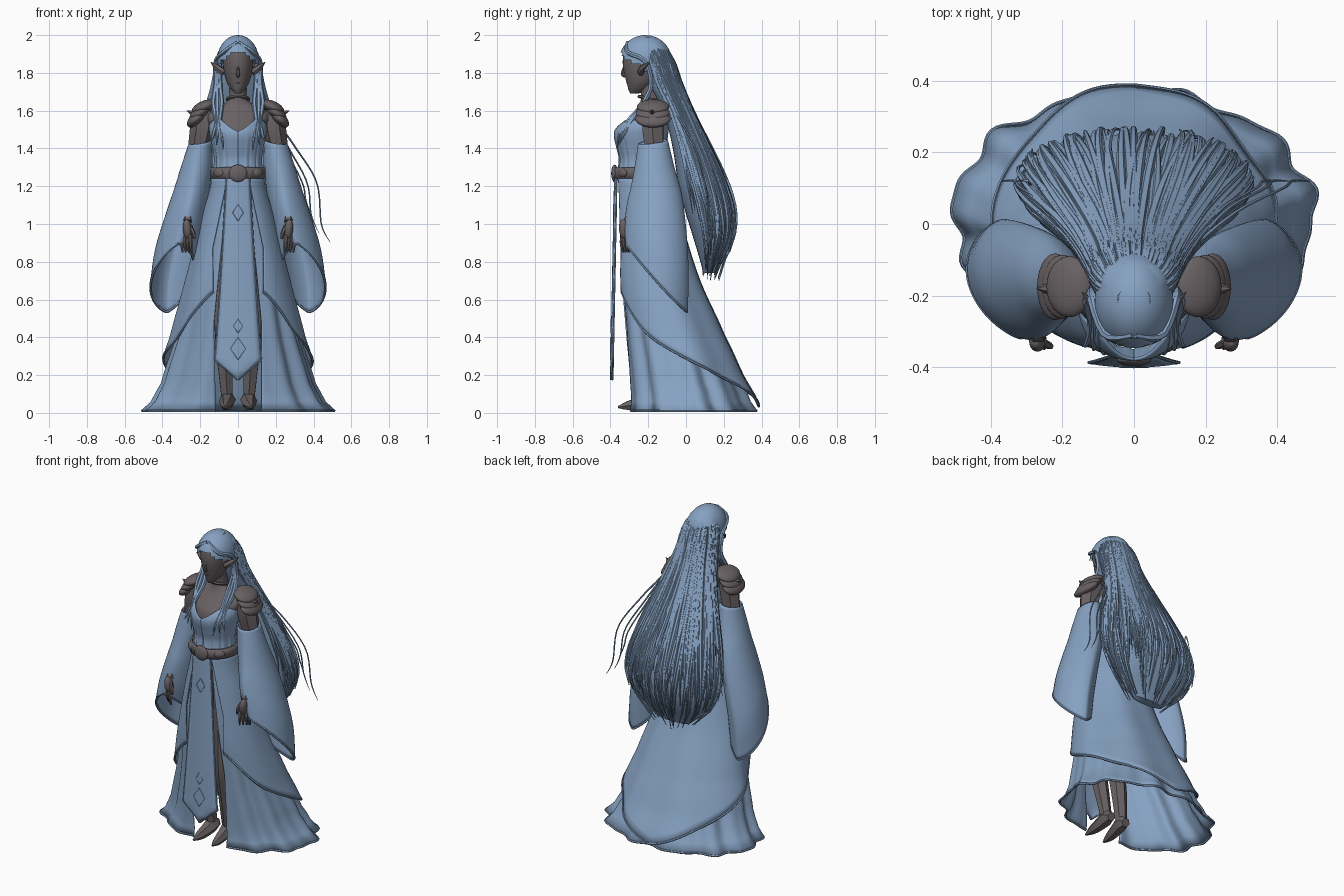
import bpy, bmesh, math, random
from math import sin, cos, pi

random.seed(4)
cube = bpy.data.objects.get("Cube")
if cube:
    bpy.data.objects.remove(cube)


def material(name, rgb):
    m = bpy.data.materials.new(name)
    m.use_nodes = True
    m.diffuse_color = (*rgb, 1)
    m.node_tree.nodes["Principled BSDF"].inputs["Base Color"].default_value = (*rgb, 1)
    return m


BLUE = material("soft_blue", (.24, .36, .54))
GREY = material("warm_grey", (.14, .12, .125))


def spline(pts, t):
    """Smooth interpolation through a list of tuples, t from 0 to 1."""
    n = len(pts) - 1
    i = min(int(t * n), n - 1)
    f = t * n - i
    a, b, c, d = (pts[max(0, min(n, k))] for k in range(i - 1, i + 3))
    return [q + f / 2 * (r - p + f * (2 * p - 5 * q + 4 * r - s + f * (3 * (q - r) + s - p)))
            for p, q, r, s in zip(a, b, c, d)]


def profile(levels, z):
    """Half width, front and back of a level list (falling z) at a height."""
    n = len(levels) - 1
    for i in range(n):
        hi, lo = levels[i][0], levels[i + 1][0]
        if z >= lo or i == n - 1:
            f = max(0, min(1, (hi - z) / (hi - lo)))
            return spline(levels, (i + f) / n)[1:]


def ring_point(levels, z, a, grow=0.0):
    rx, front, back = profile(levels, z)
    ry = (back - front) / 2
    return ((rx + grow) * sin(a), (front + back) / 2 - (ry + grow) * cos(a), z)


def finish(ob, mat, thick=0):
    ob.data.materials.clear()
    ob.data.materials.append(mat)
    if thick:
        mod = ob.modifiers.new("thickness", "SOLIDIFY")
        mod.thickness, mod.offset = thick, 0
    bpy.ops.object.select_all(action="DESELECT")
    ob.select_set(True)
    bpy.context.view_layer.objects.active = ob
    bpy.ops.object.shade_smooth_by_angle(angle=math.radians(50))
    return ob


def grid(name, rows, mat, closed=False, cap=False, thick=0):
    """Skin rows of points into one surface."""
    bm = bmesh.new()
    vs = [[bm.verts.new(p) for p in row] for row in rows]
    n = len(rows[0])
    for r, s in zip(vs, vs[1:]):
        for j in range(n if closed else n - 1):
            k = (j + 1) % n
            bm.faces.new((r[j], r[k], s[k], s[j]))
    if cap:
        bm.faces.new(vs[0])
        bm.faces.new(vs[-1])
    bmesh.ops.recalc_face_normals(bm, faces=bm.faces)
    me = bpy.data.meshes.new(name)
    bm.to_mesh(me)
    bm.free()
    ob = bpy.data.objects.new(name, me)
    bpy.context.collection.objects.link(ob)
    return finish(ob, mat, thick)


def loft(name, levels, mat, steps=24):
    top, low = levels[0][0], levels[-1][0]
    rows = [[ring_point(levels, top + (low - top) * i / steps, 2 * pi * j / 32)
             for j in range(32)] for i in range(steps + 1)]
    return grid(name, rows, mat, True, True)


def garment(name, levels, top, hem, gap=(0, 0), fold=0.0, count=14, trim=0):
    """Cloth shell, open at the front, with folds that deepen toward the hem."""
    cols, steps, rows = 160, 26, []
    for i in range(steps + 1):
        v, row = i / steps, []
        edge = gap[0] + (gap[1] - gap[0]) * min(1, v * 1.6)
        for j in range(cols + 1):
            u = j / cols * 2
            side = min(u, 2 - u)
            z0 = spline(top, side)[0]
            z = z0 + (spline(hem, side)[0] - z0) * v
            start = math.asin(edge / profile(levels, z)[0])
            a = start + u * (pi - start)
            wave = cos(count * a) + .6 * cos((count * 2 - 5) * a + 1)
            row.append(ring_point(levels, z, a, fold * v * wave))
        rows.append(row)
    grid(name, rows, BLUE, thick=.008)
    if trim:
        tubes(name + "_trim", [[(*p, trim) for p in rows[-1]]], BLUE, cols)


def tubes(name, paths, mat, steps=14):
    """Tapered round strands; each path point is x, y, z, radius."""
    cu = bpy.data.curves.new(name, "CURVE")
    cu.dimensions, cu.bevel_depth, cu.bevel_resolution = "3D", 1, 1
    cu.use_fill_caps = True
    for path in paths:
        sp = cu.splines.new("POLY")
        sp.points.add(steps)
        for i, p in enumerate(sp.points):
            x, y, z, r = spline(path, i / steps)
            p.co, p.radius = (x, y, z, 1), max(r, .0008)
    ob = bpy.data.objects.new(name, cu)
    bpy.context.collection.objects.link(ob)
    bpy.ops.object.select_all(action="DESELECT")
    ob.select_set(True)
    bpy.context.view_layer.objects.active = ob
    bpy.ops.object.convert(target="MESH")
    return finish(bpy.context.object, mat)


def ball(name, loc, size, mat, rot=(0, 0, 0)):
    bpy.ops.mesh.primitive_uv_sphere_add(segments=32, ring_count=20, location=loc, rotation=rot)
    ob = bpy.context.object
    ob.name, ob.scale = name, size
    return finish(ob, mat)


# Head, neck and chest
loft("head", [(1.965, .045, -.28, -.15), (1.92, .075, -.325, -.12), (1.86, .08, -.335, -.12),
              (1.8, .074, -.328, -.13), (1.75, .06, -.315, -.16), (1.71, .036, -.305, -.2),
              (1.69, .015, -.295, -.25)], GREY)
loft("neck_and_chest", [(1.76, .045, -.25, -.14), (1.7, .045, -.24, -.14), (1.65, .055, -.24, -.13),
                        (1.62, .12, -.25, -.11), (1.58, .17, -.28, -.1), (1.52, .15, -.33, -.1),
                        (1.45, .13, -.345, -.11)], GREY)
tubes("nose", [[(0, -.325, 1.84, .006), (0, -.335, 1.81, .008), (0, -.336, 1.79, .01),
                (0, -.322, 1.78, .006)]], GREY, 8)
tubes("lips", [[(-.02, -.302, 1.745, .002), (0, -.312, 1.747, .005), (.02, -.302, 1.745, .002)]],
      GREY, 8)
tubes("collar", [[(.056 * sin(a), -.19 - .058 * cos(a), 1.66 + .015 * cos(a), .009)
                  for a in [k * pi / 8 for k in range(17)]]], GREY, 32)

# Bodice, belt and buckle
garment("bodice", [(1.56, .14, -.335, -.09), (1.51, .15, -.368, -.095), (1.47, .145, -.378, -.1),
                   (1.41, .132, -.365, -.11), (1.34, .122, -.35, -.12), (1.23, .13, -.365, -.1)],
        [(1.49,), (1.555,), (1.53,), (1.54,), (1.56,)], [(1.23,)] * 3, fold=.003, count=18)
belt = [(1.3, .139, -.375, -.09), (1.24, .141, -.38, -.088)]
grid("belt", [[ring_point(belt, z, j * pi / 24) for j in range(48)] for z in (1.3, 1.27, 1.24)],
     GREY, True, thick=.012)
ball("buckle", (0, -.378, 1.268), (.048, .018, .046), GREY)
for s in (1, -1):
    ball("belt_stud", (s * .1, -.335, 1.27), (.034, .018, .024), GREY, (0, 0, s * .6))

# Skirts: long inner layer, then the swept overskirt
garment("inner_skirt", [(1.25, .125, -.355, -.1), (1, .185, -.36, -.04), (.7, .25, -.35, .05),
                        (.4, .32, -.33, .185), (.15, .4, -.31, .29), (.06, .45, -.305, .33),
                        (.01, .5, -.31, .365)],
        [(1.25,)] * 3, [(.012,)] * 3, (.05, .125), .013, 11, trim=.007)
garment("overskirt", [(1.25, .133, -.37, -.09), (1, .2, -.375, -.02), (.7, .275, -.375, .075),
                      (.4, .355, -.35, .21), (.2, .42, -.33, .305), (.03, .46, -.32, .395)],
        [(1.25,)] * 3, [(.64,), (.42,), (.28,), (.16,), (.035,)], (.055, .135), .006, 7, trim=.007)

# Front panel with stitched diamonds and piped border
panel = [(1.25, .06), (1, .074), (.75, .089), (.5, .105), (.28, .122)]
rows = [[(w * k / 4, -.377 - .02 * (1.25 - z) + .01 * (k / 4) ** 2, z) for k in range(-4, 5)]
        for z, w in [spline(panel, i / 30) for i in range(31)] + [(.23, .062), (.175, .003)]]
grid("front_panel", rows, BLUE, thick=.008)
tubes("panel_border", [[(*r[e], .005) for r in rows] for e in (0, -1)], BLUE, 64)
diamonds = []
for z, w in ((1.06, .03), (.46, .025), (.34, .04)):
    diamonds.append([(w * sin(k * pi / 2), -.38 - .02 * (1.25 - z), z + 1.5 * w * cos(k * pi / 2), .003)
                     for k in range(5)])
tubes("panel_stitching", diamonds, BLUE, 4)

# Sleeve rings: centre, sideways axis, forward axis
SLEEVE = [(.2, -.175, 1.435, .058, 0, -.01, 0, -.075, -.01),
          (.216, -.165, 1.31, .076, 0, .01, 0, -.1, .01),
          (.245, -.155, 1.18, .088, 0, .01, -.01, -.13, .03),
          (.285, -.155, 1.02, .098, 0, .02, -.03, -.155, .08),
          (.322, -.155, .86, .112, 0, .01, -.04, -.165, .13),
          (.345, -.155, .715, .115, 0, -.02, -.03, -.16, .18)]

for s in (1, -1):
    side = "left_" if s > 0 else "right_"
    # Arm, hand and fingers
    tubes(side + "arm", [[(s * .18, -.17, 1.6, .063), (s * .192, -.175, 1.5, .063),
                          (s * .215, -.165, 1.38, .053), (s * .25, -.15, 1.2, .045),
                          (s * .26, -.24, 1.1, .036), (s * .27, -.31, 1.01, .027)]], GREY, 20)
    ball(side + "hand", (s * .268, -.325, .97), (.024, .03, .055), GREY, (.15, s * .1, 0))
    tubes(side + "fingers", [[(s * (.252 + .013 * k), -.335 + .012 * k, .94, .011),
                              (s * (.252 + .015 * k), -.342 + .012 * k, .9, .01),
                              (s * (.245 + .016 * k), -.332 + .012 * k, .85, .005)]
                             for k in range(4)]
          + [[(s * .255, -.33, .99, .012), (s * .235, -.34, .95, .01), (s * .232, -.34, .92, .006)]],
          GREY, 8)
    # Wide hanging sleeve whose opening narrows to a point
    rows = []
    for i in range(25):
        c, row = spline(SLEEVE, i / 24), []
        for j in range(48):
            a = j * pi / 24
            wide = sin(a) * abs(sin(a)) ** (.5 * i / 24)
            p = [c[k] + c[k + 3] * wide + c[k + 6] * cos(a) for k in range(3)]
            row.append((s * p[0], p[1], p[2]))
        rows.append(row)
    grid(side + "sleeve", rows, BLUE, True, thick=.008)
    tubes(side + "sleeve_trim", [[(*p, .007) for p in rows[-1] + rows[-1][:1]]], BLUE, 96)
    # Layered shoulder plates
    for k in range(3):
        ball(side + "shoulder_plate", (s * (.18 + .02 * k), -.175, 1.62 - .032 * k),
             (.068 - .004 * k, .085 + .004 * k, .032), GREY, (0, s * (.4 + .15 * k), 0))
    tubes(side + "plate_spike", [[(s * .21, -.18, 1.6, .022), (s * .245, -.18, 1.59, .014),
                                  (s * .272, -.18, 1.6, .001)]], GREY, 6)
    # Leg and pointed boot
    tubes(side + "leg", [[(s * .07, -.23, 1.1, .07), (s * .08, -.25, .75, .065),
                          (s * .08, -.26, .5, .053), (s * .072, -.225, .32, .048),
                          (s * .058, -.185, .08, .034)]], GREY, 20)
    tubes(side + "boot", [[(s * .055, -.14, .06, .028), (s * .055, -.18, .07, .044),
                           (s * .06, -.25, .05, .037), (s * .065, -.31, .038, .026),
                           (s * .068, -.36, .03, .006)]], GREY, 14)
    # Pointed ear
    tubes(side + "ear", [[(s * .075, -.24, 1.8, .018), (s * .108, -.23, 1.825, .018),
                          (s * .145, -.19, 1.858, .001)]], GREY, 8)
    # Front locks swept from the parting, behind the ear and over the bodice
    tubes(side + "front_locks", [
        [(s * .004, -.31, 1.962, .009), (s * (.06 + d), -.31, 1.91, .012),
         (s * (.098 + d), -.215, 1.86, .013), (s * (.1 + d), -.185, 1.74, .013),
         (s * (.095 + 2 * d), -.225, 1.64, .013), (s * (.1 + d), -.3 + d, 1.55, .011),
         (s * (.095 + 2 * d), -.35 + d, 1.47, .008), (s * (.09 + 3 * d), -.36 + d, 1.4 + 2 * d, .001)]
        for d in (-.004, .008, .018)], BLUE, 26)

# Hair cap with the face opening cut away below the parting
cap = ball("hair_cap", (0, -.215, 1.868), (.11, .138, .132), BLUE)
bm = bmesh.new()
bm.from_mesh(cap.data)
gone = []
for f in bm.faces:
    p = f.calc_center_median()
    x, y, z = p.x * .11, p.y * .138 - .215, p.z * .132 + 1.868
    if y < -.235 and z < 1.925 - .8 * abs(x) or z < 1.8 and y < -.18:
        gone.append(f)
bmesh.ops.delete(bm, geom=gone, context="FACES")
bm.to_mesh(cap.data)
bm.free()

# Long hair: a core volume covered in strands
HAIR = [(1.99, .035, -.25, -.18), (1.96, .078, -.25, -.115), (1.88, .107, -.24, -.075),
        (1.75, .125, -.2, -.03), (1.6, .165, -.12, .03), (1.4, .23, -.07, .125),
        (1.2, .29, -.04, .215), (1.05, .31, 0, .25), (.92, .28, .04, .235),
        (.82, .21, .07, .19), (.74, .11, .09, .15)]
loft("hair_core", HAIR, BLUE, 30)
strands = []
for k in range(150):
    a = pi + random.uniform(-2, 2)
    end = random.uniform(.7, 1.12)
    lift, drift = random.uniform(-.004, .03), random.uniform(-.3, .3)
    path = []
    for i in range(11):
        t = i / 10
        p = ring_point(HAIR, 1.985 + (end - 1.985) * t, a + drift * t * t, lift * t * t)
        path.append((*p, .002 + .013 * sin(pi * min(1, .12 + .9 * t))))
    strands.append(path)
tubes("hair_strands", strands, BLUE, 22)

# Loose wisps that curl away at the sides
wisps = []
for s, reach, end in ((1, .49, .9), (1, .43, .95), (1, .4, 1.02),
                      (-1, .37, 1.05), (-1, .33, 1.2), (-1, .35, .98)):
    wisps.append([(s * .1, -.15, 1.8, .006), (s * .17, -.06, 1.6, .006),
                  (s * reach * .6, .04, 1.42, .005), (s * reach * .85, .1, 1.22, .004),
                  (s * reach * .9, .12, end + .1, .004), (s * reach, .12, end, .001)])
tubes("hair_wisps", wisps, BLUE, 24)
